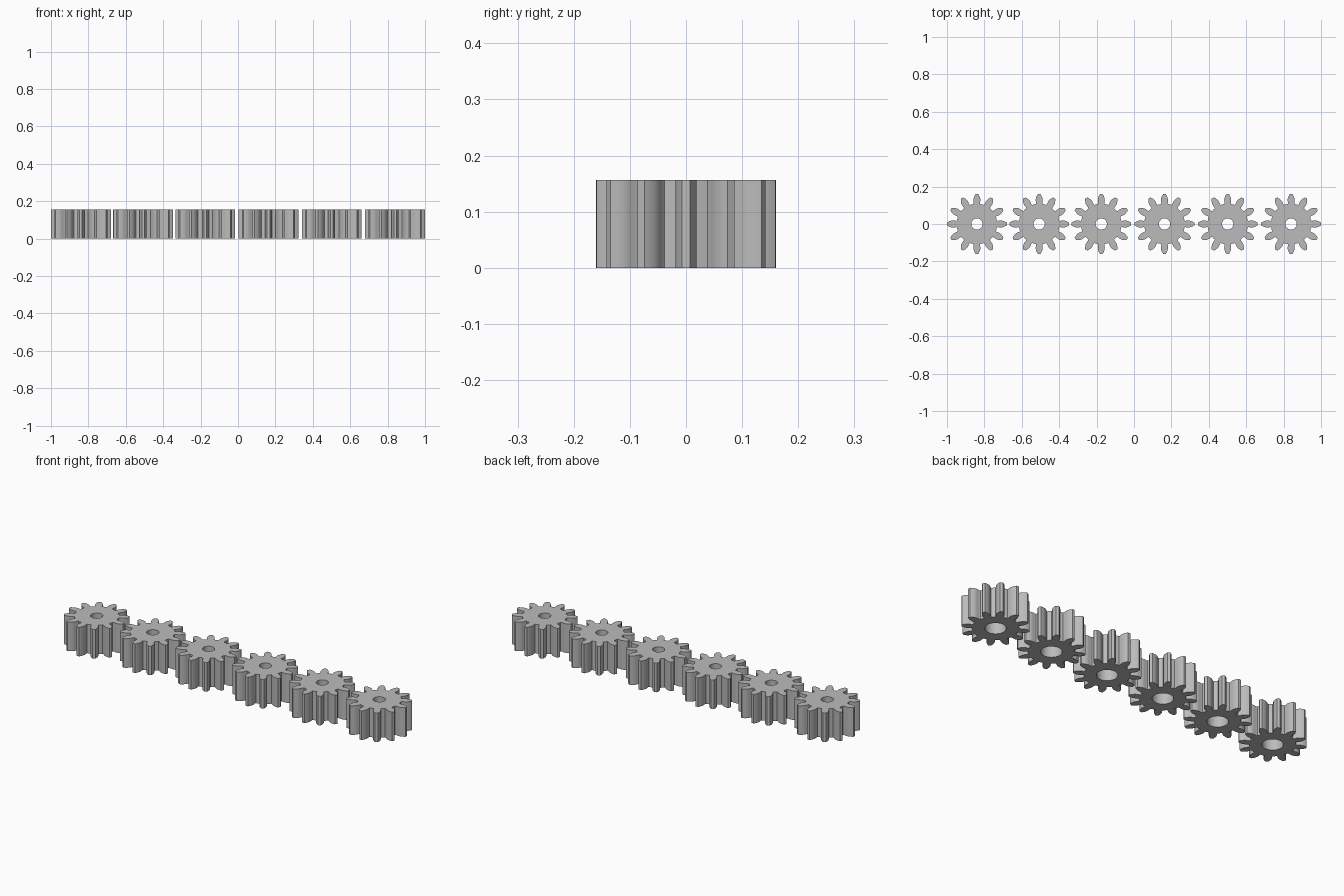
import bpy
import bmesh
from math import pi, tan, acos, cos, sin, radians

cube = bpy.data.objects.get("Cube")
if cube:
    bpy.data.objects.remove(cube, do_unlink=True)

TEETH = 12
TIP_R = 0.16
HEIGHT = 0.156
BORE_R = 0.03        # narrow hole through the top
SOCKET_R = 0.05      # wider hole from below
SOCKET_DEPTH = 0.1
CENTRES = [-0.84, -0.507, -0.175, 0.163, 0.501, 0.84]

# Standard gear proportions
MODULE = 2 * TIP_R / (TEETH + 2)
PITCH_R = MODULE * TEETH / 2
ROOT_R = PITCH_R - 1.25 * MODULE
PRESSURE = radians(20)
BASE_R = PITCH_R * cos(PRESSURE)

steel = bpy.data.materials.new("steel grey")
steel.use_nodes = True
grey = (0.5, 0.5, 0.5, 1)
steel.diffuse_color = grey
steel.node_tree.nodes["Principled BSDF"].inputs["Base Color"].default_value = grey


def involute(a):
    return tan(a) - a


def tooth_flank(steps=6):
    """Half a tooth as (radius, angle from tooth centre), root to tip."""
    base_half = pi / (2 * TEETH) + involute(PRESSURE)
    flank = [(ROOT_R, base_half + 0.02), (ROOT_R + 0.004, base_half + 0.005)]
    for i in range(steps):
        r = BASE_R + (TIP_R - BASE_R) * i / (steps - 1)
        flank.append((r, base_half - involute(acos(BASE_R / r))))
    return flank


def gear_outline():
    flank = tooth_flank()
    points = []
    for t in range(TEETH):
        mid = 2 * pi * t / TEETH
        points += [(r, mid - a) for r, a in flank]
        points.append((TIP_R, mid))
        points += [(r, mid + a) for r, a in reversed(flank)]
        points.append((ROOT_R, mid + pi / TEETH))
    return points


def gear_mesh():
    outline = gear_outline()
    # Rings from bottom rim, up the teeth, then down the stepped hole
    levels = [(None, 0), (None, HEIGHT), (BORE_R, HEIGHT),
              (BORE_R, SOCKET_DEPTH), (SOCKET_R, SOCKET_DEPTH), (SOCKET_R, 0)]
    bm = bmesh.new()
    rings = []
    for radius, z in levels:
        rings.append([bm.verts.new(((radius or r) * cos(a), (radius or r) * sin(a), z))
                      for r, a in outline])
    n = len(outline)
    for k, low in enumerate(rings):
        high = rings[(k + 1) % len(rings)]
        for i in range(n):
            j = (i + 1) % n
            bm.faces.new((low[i], low[j], high[j], high[i]))
    bmesh.ops.recalc_face_normals(bm, faces=bm.faces)
    mesh = bpy.data.meshes.new("spur_gear")
    bm.to_mesh(mesh)
    bm.free()
    mesh.materials.append(steel)
    return mesh


# Row of identical gears
for number, x in enumerate(CENTRES, 1):
    gear = bpy.data.objects.new(f"gear_{number}", gear_mesh())
    gear.location.x = x
    bpy.context.collection.objects.link(gear)
    bpy.ops.object.select_all(action="DESELECT")
    gear.select_set(True)
    bpy.context.view_layer.objects.active = gear
    bpy.ops.object.shade_smooth_by_angle(angle=radians(25))
